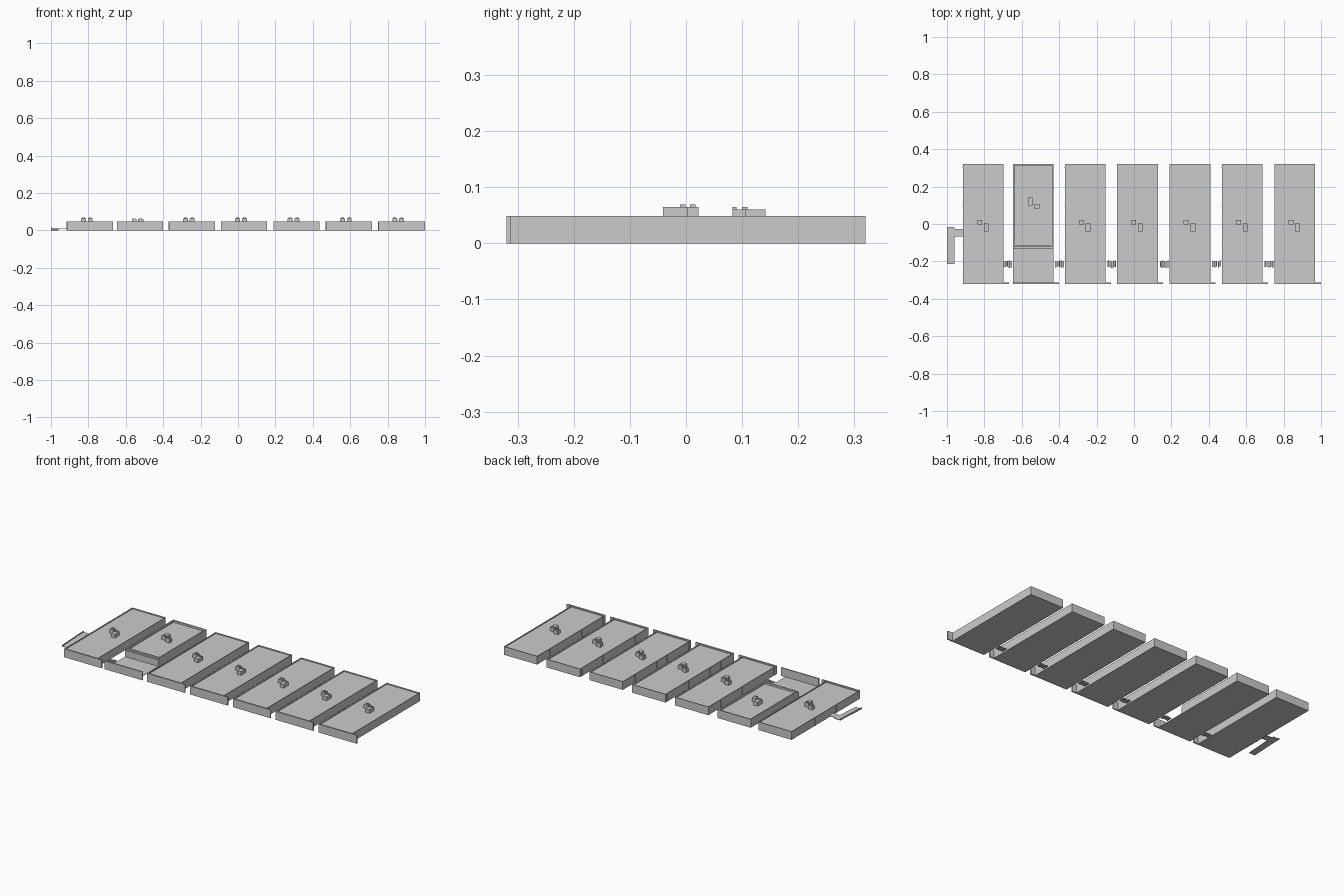
import bpy, bmesh, random

if "Cube" in bpy.data.objects:
    bpy.data.objects.remove(bpy.data.objects["Cube"])
random.seed(4)


def boxes(name, items):
    """One object from several boxes (x0, x1, y0, y1, z0, z1)."""
    bm = bmesh.new()
    for x0, x1, y0, y1, z0, z1 in items:
        v = bmesh.ops.create_cube(bm, size=1)['verts']
        for p in v:
            p.co.x = x0 + (p.co.x + .5) * (x1 - x0)
            p.co.y = y0 + (p.co.y + .5) * (y1 - y0)
            p.co.z = z0 + (p.co.z + .5) * (z1 - z0)
    me = bpy.data.meshes.new(name)
    bm.to_mesh(me)
    bm.free()
    ob = bpy.data.objects.new(name, me)
    bpy.context.collection.objects.link(ob)
    return ob


def hall(name, x0, x1, y0, y1, roof, top, rim):
    """Closed block whose roof sits inside a raised parapet."""
    bm = bmesh.new()
    def ring(d, z):
        return [bm.verts.new(c) for c in ((x0+d, y0+d, z), (x1-d, y0+d, z),
                                          (x1-d, y1-d, z), (x0+d, y1-d, z))]
    rings = [ring(0, 0), ring(0, top), ring(rim, top), ring(rim, roof)]
    for a, b in zip(rings, rings[1:]):
        for i in range(4):
            j = (i + 1) % 4
            bm.faces.new((a[i], a[j], b[j], b[i]))
    bm.faces.new(rings[0][::-1])
    bm.faces.new(rings[-1])
    me = bpy.data.meshes.new(name)
    bm.to_mesh(me)
    bm.free()
    ob = bpy.data.objects.new(name, me)
    bpy.context.collection.objects.link(ob)


starts = [-.915, -.648, -.37, -.09, .19, .47, .75]
W, TOP = .218, .049
for n, x in enumerate(starts, 1):
    short = n == 2
    x1 = x + W
    # main block
    if short:
        hall(f"block_{n}", x, x1, -.12, .32, .038, TOP, .008)
        boxes("front_yard", [(x, x1, -.312, -.12, 0, .002)])
        boxes("yard_step", [(x, x1, -.13, -.12, 0, .04)])
    else:
        hall(f"block_{n}", x, x1, -.312, .32, .042, TOP, .002)
        # shallow strips along the left wall
        boxes(f"wall_strips_{n}", [(x - .0015, x, -.30 + i*.1, -.296 + i*.1, 0, TOP)
                                   for i in range(7)])
    # front wall reaching past the right side
    boxes(f"front_wall_{n}", [(x, min(x1 + .028, 1) if n < 7 else 1, -.32, -.312, 0, TOP)])
    # roof units with small caps
    if short:
        a, b = (x+.08, x+.106, .098, .142), (x+.114, x+.142, .083, .107)
        z0, z1 = .037, .060
        caps = [(x+.085, x+.1, .1, .11), (x+.12, x+.136, .08+.003, .09)]
    else:
        a, b = (x+.075, x+.102, -.003, .022), (x+.112, x+.138, -.041, .004)
        z0, z1 = .041, .0645
        caps = [(x+.08, x+.096, .007, .017), (x+.118, x+.133, -.011, -.001)]
    boxes(f"roof_units_{n}", [(*r, z0, z1) for r in (a, b)]
          + [(*r, z1, z1 + .005) for r in caps])
    # stepping strips in the gap to the next block
    if n < 7:
        gx = starts[n] - .052
        boxes(f"gap_strips_{n}", [(gx + i*.01, gx + i*.01 + .007,
                                   -.227 - random.uniform(0, .008),
                                   -.2 + random.uniform(0, .006), 0, .003)
                                  for i in range(5)])

# side walkway: landing, sloping ramp and low kerb
boxes("walk_landing", [(-.96, -.912, -.068, -.028, .008, .011),
                       (-1, -.96, -.068, -.017, .008, .011)])
ramp = boxes("walk_ramp", [(-1, -.96, -.215, -.068, .008, .011)])
kerb = boxes("walk_kerb", [(-1, -.997, -.215, -.017, .011, .018)])
for ob in (ramp, kerb):
    for v in ob.data.vertices:
        if v.co.y < -.2:
            v.co.z -= .008
